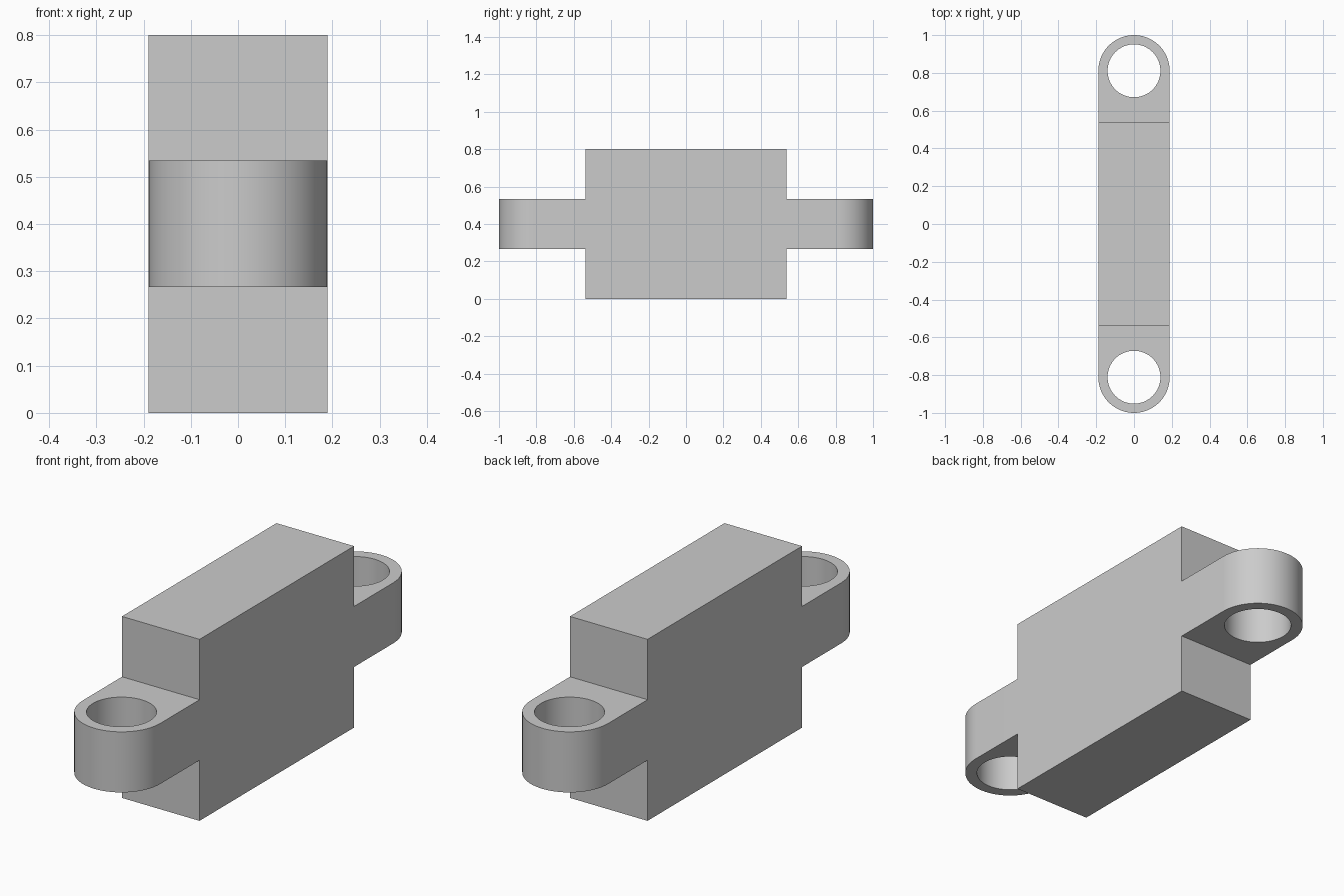
import bpy, bmesh, math

cube = bpy.data.objects.get("Cube")
if cube:
    bpy.data.objects.remove(cube, do_unlink=True)

HALF_W = 0.189          # half width, also the outer radius of the lugs
BODY_Y = 0.538          # half length of the block
HEIGHT = 0.80
LUG_Z0, LUG_Z1 = 0.267, 0.534
HOLE_Y = 1 - HALF_W
HOLE_R = 0.14
SEGMENTS = 64

grey = bpy.data.materials.new("plain grey")
grey.use_nodes = True
colour = (0.6, 0.6, 0.6, 1)
grey.diffuse_color = colour
grey.node_tree.nodes["Principled BSDF"].inputs["Base Color"].default_value = colour


def finish(name, bm):
    bmesh.ops.recalc_face_normals(bm, faces=bm.faces)
    mesh = bpy.data.meshes.new(name)
    bm.to_mesh(mesh)
    bm.free()
    mesh.materials.append(grey)
    obj = bpy.data.objects.new(name, mesh)
    bpy.context.collection.objects.link(obj)
    return obj


def add_loop(bm, points):
    verts = [bm.verts.new((x, y, LUG_Z0)) for x, y in points]
    return [bm.edges.new((v, verts[i - 1])) for i, v in enumerate(verts)]


def arc(radius, sweep, steps, side):
    return [(radius * math.cos(sweep * i / steps),
             side * (HOLE_Y + radius * math.sin(sweep * i / steps)))
            for i in range(steps)]


def make_lug(name, side):
    # Rounded tab outline with a round hole, filled and extruded upward
    bm = bmesh.new()
    outline = arc(HALF_W, math.pi, SEGMENTS // 2, side)
    outline += [(-HALF_W, side * HOLE_Y), (-HALF_W, side * BODY_Y), (HALF_W, side * BODY_Y)]
    edges = add_loop(bm, outline)
    edges += add_loop(bm, arc(HOLE_R, math.tau, SEGMENTS, side))
    bmesh.ops.triangle_fill(bm, use_beauty=True, use_dissolve=False, edges=edges)
    result = bmesh.ops.extrude_face_region(bm, geom=bm.faces[:], use_keep_orig=True)
    top = [g for g in result["geom"] if isinstance(g, bmesh.types.BMVert)]
    bmesh.ops.translate(bm, verts=top, vec=(0, 0, LUG_Z1 - LUG_Z0))
    lug = finish(name, bm)
    bpy.ops.object.select_all(action='DESELECT')
    lug.select_set(True)
    bpy.context.view_layer.objects.active = lug
    bpy.ops.object.shade_smooth_by_angle(angle=math.radians(30))


# Central block
bm = bmesh.new()
bmesh.ops.create_cube(bm, size=1)
bmesh.ops.scale(bm, verts=bm.verts, vec=(2 * HALF_W, 2 * BODY_Y, HEIGHT))
bmesh.ops.translate(bm, verts=bm.verts, vec=(0, 0, HEIGHT / 2))
finish("body_block", bm)

# Mounting lugs at both ends
make_lug("front_lug", -1)
make_lug("back_lug", 1)
